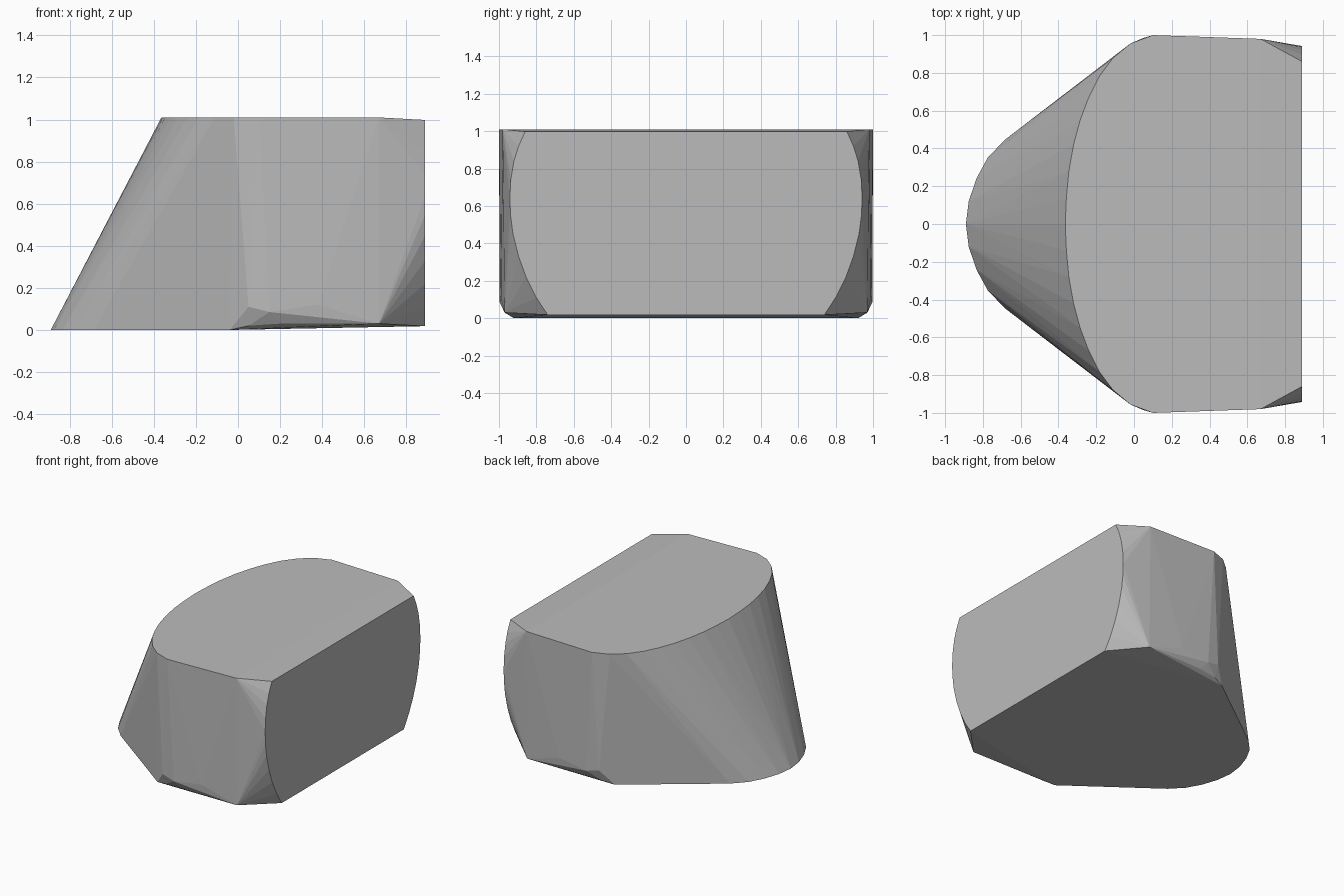
import bpy
import bmesh
from math import radians

cube = bpy.data.objects.get("Cube")
if cube:
    bpy.data.objects.remove(cube, do_unlink=True)

grey = bpy.data.materials.new("neutral grey")
grey.use_nodes = True
colour = (0.5, 0.5, 0.5, 1)
grey.diffuse_color = colour
grey.node_tree.nodes["Principled BSDF"].inputs["Base Color"].default_value = colour

TOP = 1.01
BACK = 0.89

# Half outlines, mirrored across y
top_rim = [(-0.364, 0), (-0.358, 0.14), (-0.345, 0.28), (-0.32, 0.42), (-0.285, 0.55),
           (-0.24, 0.67), (-0.185, 0.78), (-0.11, 0.88), (-0.02, 0.955),
           (0.1, 1.0), (0.67, 0.98)]
nose_rim = [(-0.89, 0), (-0.875, 0.12), (-0.835, 0.24), (-0.775, 0.35),
            (-0.685, 0.445), (-0.04, 0.92)]
end_rim = [(0.74, 0.018), (0.80, 0.11), (0.855, 0.22), (0.895, 0.33), (0.925, 0.45),
           (0.938, 0.55), (0.942, 0.64), (0.937, 0.74), (0.92, 0.84), (0.895, 0.92),
           (0.86, 0.998)]
lower_bevel = [(0.05, 0.95, 0.02), (0.2, 0.965, 0.03), (0.67, 0.97, 0.03),
               (0.05, 0.985, 0.11), (0.15, 0.996, 0.085), (0.38, 0.99, 0.12)]

half = [(x, y, TOP) for x, y in top_rim]
half += [(x, y, 0) for x, y in nose_rim]
half += [(BACK, y, z) for y, z in end_rim]
half += lower_bevel

# Convex block wrapped around the outlines
bm = bmesh.new()
for x, y, z in half:
    for side in ((1, -1) if y else (1,)):
        bm.verts.new((x, y * side, z))
hull = bmesh.ops.convex_hull(bm, input=bm.verts)
loose = [v for v in bm.verts if not v.link_faces]
bmesh.ops.delete(bm, geom=loose, context="VERTS")
bmesh.ops.dissolve_limit(bm, angle_limit=radians(0.5), verts=bm.verts, edges=bm.edges)
bmesh.ops.recalc_face_normals(bm, faces=bm.faces)

mesh = bpy.data.meshes.new("slanted_block")
bm.to_mesh(mesh)
bm.free()
mesh.materials.append(grey)
block = bpy.data.objects.new("slanted_block", mesh)
bpy.context.collection.objects.link(block)
